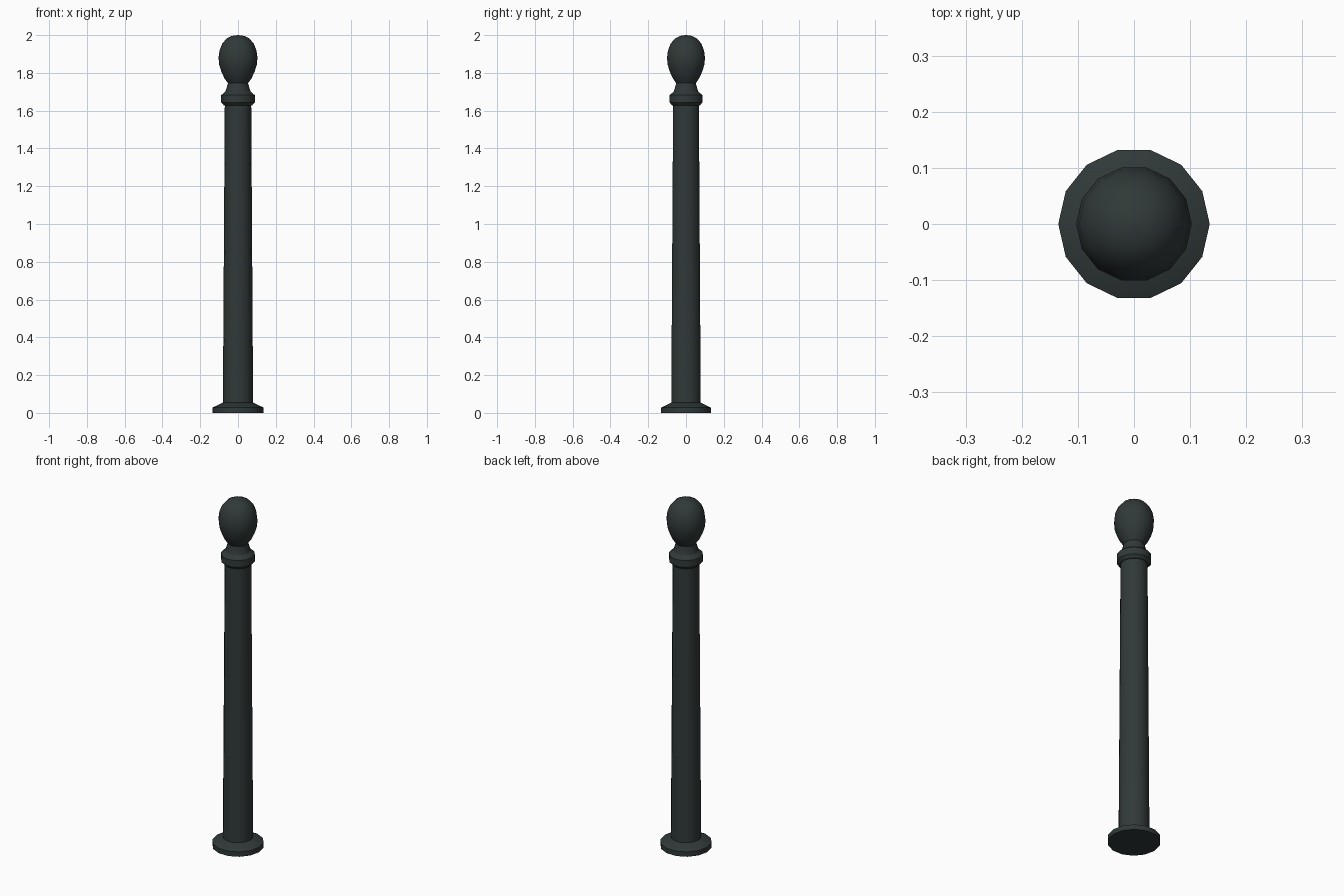
import bpy
import math

SIDES = 14

old = bpy.data.objects.get("Cube")
if old:
    bpy.data.objects.remove(old, do_unlink=True)

# Dark painted iron
iron = bpy.data.materials.new("dark_green_grey_iron")
iron.use_nodes = True
colour = (0.030, 0.041, 0.040, 1)
iron.diffuse_color = colour
iron.node_tree.nodes["Principled BSDF"].inputs["Base Color"].default_value = colour


def lathe(name, profile, angle=35):
    """Turn a (radius, height) profile into a capped solid around z."""
    verts, faces = [], []
    for r, z in profile:
        for i in range(SIDES):
            a = math.tau * i / SIDES
            verts.append((r * math.cos(a), r * math.sin(a), z))
    for k in range(len(profile) - 1):
        for i in range(SIDES):
            j = (i + 1) % SIDES
            low, high = k * SIDES, (k + 1) * SIDES
            faces.append((low + i, low + j, high + j, high + i))
    faces.append(tuple(reversed(range(SIDES))))
    faces.append(tuple(range(len(verts) - SIDES, len(verts))))
    mesh = bpy.data.meshes.new(name)
    mesh.from_pydata(verts, [], faces)
    mesh.materials.append(iron)
    ob = bpy.data.objects.new(name, mesh)
    bpy.context.collection.objects.link(ob)
    bpy.ops.object.select_all(action="DESELECT")
    ob.select_set(True)
    bpy.context.view_layer.objects.active = ob
    bpy.ops.object.shade_smooth_by_angle(angle=math.radians(angle))
    return ob


# Flanged foot with a sloping top
lathe("base_flange", [(0.135, 0), (0.135, 0.028), (0.08, 0.055)], 30)

# Slightly tapering post
lathe("shaft", [(0.08, 0.05), (0.07, 1.64)])

# Collar ring and waisted neck under the finial
lathe("collar", [(0.074, 1.627), (0.089, 1.643), (0.089, 1.682),
                 (0.066, 1.702), (0.053, 1.745), (0.053, 1.76)], 30)

# Egg-shaped finial, narrower towards the neck
lathe("finial", [(0.051, 1.743), (0.071, 1.77), (0.088, 1.806),
                 (0.1, 1.845), (0.103, 1.88), (0.098, 1.918),
                 (0.084, 1.954), (0.06, 1.982), (0.032, 1.996),
                 (0.004, 2.0)], 40)
